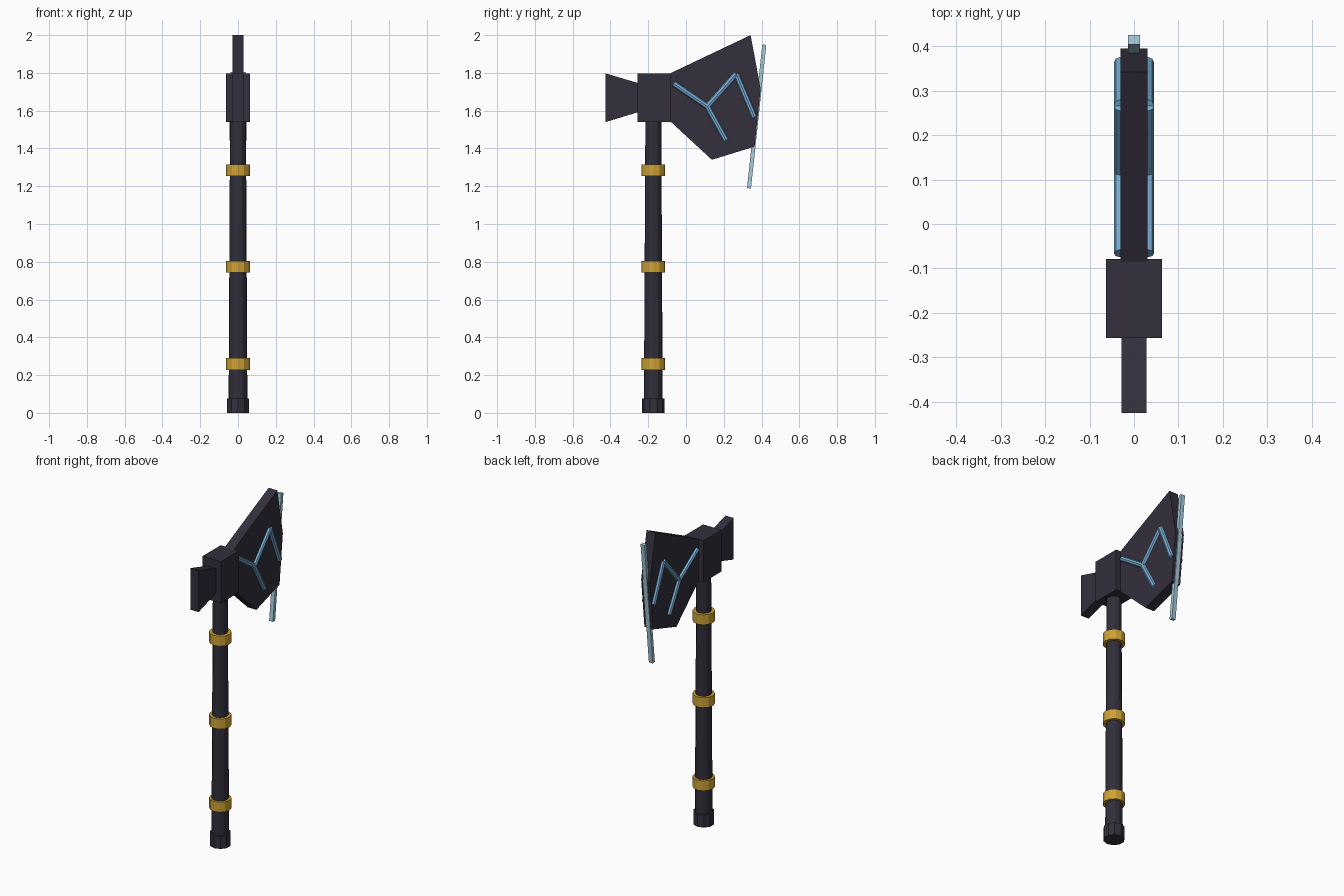
import bpy, bmesh, math
from mathutils import Vector

if "Cube" in bpy.data.objects:
    bpy.data.objects.remove(bpy.data.objects["Cube"])


def mat(name, r, g, b):
    m = bpy.data.materials.new(name)
    m.diffuse_color = (r, g, b, 1)
    m.use_nodes = True
    m.node_tree.nodes["Principled BSDF"].inputs["Base Color"].default_value = m.diffuse_color
    return m


IRON = mat("dark iron", 0.033, 0.029, 0.047)
GRIP = mat("dark grip", 0.031, 0.027, 0.041)
GOLD = mat("gold", 0.62, 0.36, 0.035)
GLOW = mat("rune blue", 0.19, 0.43, 0.67)
EDGE = mat("pale edge", 0.38, 0.60, 0.72)
SHAFT_Y = -0.173


def finish(name, bm, material):
    bmesh.ops.recalc_face_normals(bm, faces=bm.faces)
    me = bpy.data.meshes.new(name)
    bm.to_mesh(me)
    bm.free()
    me.materials.append(material)
    ob = bpy.data.objects.new(name, me)
    bpy.context.collection.objects.link(ob)
    return ob


def rod(name, a, b, r1, r2, sides, material):
    """Flat-faced cylinder or cone from a to b."""
    a, b = Vector(a), Vector(b)
    bm = bmesh.new()
    bmesh.ops.create_cone(bm, cap_ends=True, segments=sides, radius1=r1,
                          radius2=r2, depth=(b - a).length)
    rot = (b - a).to_track_quat('Z', 'Y').to_matrix()
    bmesh.ops.rotate(bm, matrix=rot, verts=bm.verts)
    bmesh.ops.translate(bm, vec=(a + b) / 2, verts=bm.verts)
    return finish(name, bm, material)


def plate(name, profile, half, material):
    """Side profile (y, z) given thickness along x."""
    bm = bmesh.new()
    f = bm.faces.new([bm.verts.new((-half, y, z)) for y, z in profile])
    ext = bmesh.ops.extrude_face_region(bm, geom=[f])
    bmesh.ops.translate(bm, vec=(2 * half, 0, 0),
                        verts=[v for v in ext["geom"] if isinstance(v, bmesh.types.BMVert)])
    return finish(name, bm, material)


# Handle, pommel and bands
rod("handle", (0, SHAFT_Y, 0), (0, SHAFT_Y, 1.56), 0.05, 0.042, 12, GRIP)
rod("pommel", (0, SHAFT_Y, 0), (0, SHAFT_Y, 0.077), 0.06, 0.06, 10, IRON)
for i, z in enumerate((0.228, 0.742, 1.254)):
    rod(f"band_{i + 1}", (0, SHAFT_Y, z), (0, SHAFT_Y, z + 0.062), 0.063, 0.063, 12, GOLD)

# Axe head: socket, rear poll and blade
plate("socket", [(-0.257, 1.54), (-0.079, 1.54), (-0.079, 1.797), (-0.257, 1.797)], 0.063, IRON)
plate("poll", [(-0.425, 1.54), (-0.25, 1.593), (-0.25, 1.745), (-0.425, 1.797)], 0.028, IRON)
plate("blade", [(-0.085, 1.797), (0.342, 2.0), (0.395, 1.715), (0.363, 1.41),
                (0.137, 1.34), (-0.085, 1.545)], 0.03, IRON)

# Pale cutting edge, a leaning square bar
plate("cutting_edge", [(0.323, 1.19), (0.344, 1.188), (0.425, 1.948), (0.404, 1.95)], 0.013, EDGE)

# Branching runes on both faces of the blade
fork, peak = (0.113, 1.622), (0.266, 1.795)
runes = [((-0.066, 1.744), fork), (fork, peak), (peak, (0.362, 1.565)), (fork, (0.212, 1.443))]
for side, s in (("left", -1), ("right", 1)):
    for i, (a, b) in enumerate(runes):
        rod(f"rune_{side}_{i + 1}", (s * 0.03, *a), (s * 0.03, *b), 0.0155, 0.0155, 8, GLOW)
